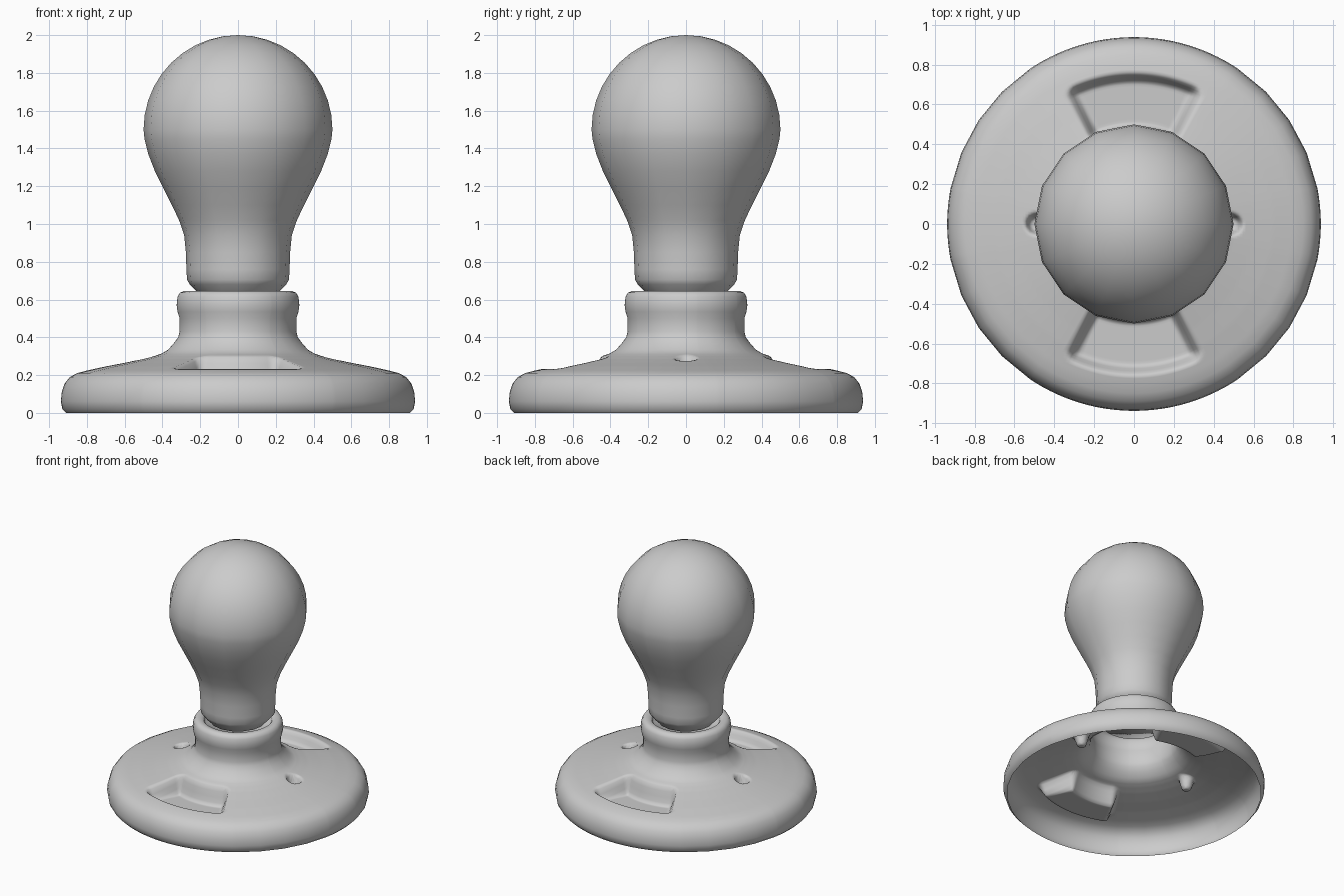
import bpy, bmesh
from math import pi, sin, cos, hypot, atan2, radians

if "Cube" in bpy.data.objects:
    bpy.data.objects.remove(bpy.data.objects["Cube"])


def smooth(t):
    t = max(0.0, min(1.0, t))
    return t * t * (3 - 2 * t)


def dent(x, y, z):
    """Press the two finger pockets and two screw recesses into the base top."""
    r = hypot(x, y)
    # pockets: rounded annular sectors at front and back
    a = atan2(abs(x), abs(y))
    corner = 0.06
    dr = abs(r - 0.605) - (0.16 - corner)
    da = (a - radians(28)) * r + corner
    d = hypot(max(dr, 0), max(da, 0)) + min(max(dr, da), 0) - corner
    s = smooth(-d / 0.06)
    z += (0.155 - z) * s
    # screw recesses at left and right
    s = smooth((0.058 - hypot(abs(x) - 0.49, y)) / 0.03)
    return z + (0.205 - z) * s


def lathe(name, profile, angles, shape=None):
    """Revolve (radius, z) points; zero radius becomes a pole."""
    bm = bmesh.new()
    rings = []
    for r, z in profile:
        if r == 0:
            rings.append([bm.verts.new((0, 0, z))] * len(angles))
            continue
        ring = []
        for a in angles:
            x, y = r * cos(a), r * sin(a)
            zz = shape(x, y, z) if shape and 0.4 < r < 0.8 else z
            ring.append(bm.verts.new((x, y, zz)))
        rings.append(ring)
    n = len(angles)
    for lo, hi in zip(rings, rings[1:]):
        for i in range(n):
            j = (i + 1) % n
            quad = list(dict.fromkeys((lo[i], lo[j], hi[j], hi[i])))
            bm.faces.new(quad)
    for f in bm.faces:
        f.smooth = True
    me = bpy.data.meshes.new(name)
    bm.to_mesh(me)
    bm.free()
    ob = bpy.data.objects.new(name, me)
    bpy.context.collection.objects.link(ob)
    return ob


# Base: 32 sides, with finer columns where recesses are
angles = []
step = 2 * pi / 32
for i in range(32):
    q = (i + 0.5) % 16            # column within a half turn
    if abs(q - 8) < 3:
        cuts = 8                  # pocket columns
    elif q < 1 or q > 15:
        cuts = 8                  # screw recess columns
    else:
        cuts = 1
    angles += [(i + k / cuts) * step for k in range(cuts)]

# Sloping top, sampled finely for the recesses
slope = [(0.80, 0.224), (0.70, 0.246), (0.60, 0.265), (0.50, 0.286),
         (0.44, 0.302), (0.40, 0.316)]
top = []
for (r0, z0), (r1, z1) in zip(slope, slope[1:]):
    m = max(1, round((r0 - r1) / 0.0125))
    top += [(r0 + (r1 - r0) * k / m, z0 + (z1 - z0) * k / m) for k in range(m)]
top.append(slope[-1])

base_profile = ([(0.91, 0.0), (0.93, 0.02), (0.938, 0.06), (0.933, 0.11),
                 (0.918, 0.155), (0.89, 0.19), (0.85, 0.211)] + top +
                [(0.37, 0.335), (0.34, 0.368), (0.317, 0.40), (0.309, 0.43),
                 (0.309, 0.50), (0.32, 0.535), (0.325, 0.57), (0.32, 0.615),
                 (0.307, 0.637), (0.285, 0.645), (0.255, 0.642),
                 (0.24, 0.625), (0.235, 0.58), (0, 0.58)])
lathe("socket_base", base_profile, angles, dent)

# Bulb: 16 sides, long neck running into a round globe
bulb_profile = [(0, 0.61), (0.16, 0.61), (0.205, 0.625), (0.225, 0.65),
                (0.255, 0.68), (0.27, 0.705), (0.273, 0.76), (0.276, 0.85),
                (0.285, 0.94), (0.312, 1.02), (0.35, 1.10), (0.395, 1.19),
                (0.44, 1.28), (0.475, 1.37), (0.495, 1.45)]
bulb_profile += [(0.5 * cos(t * pi / 20), 1.5 + 0.5 * sin(t * pi / 20)) for t in range(10)]
bulb_profile.append((0, 2.0))
lathe("bulb", bulb_profile, [i * pi / 8 for i in range(16)])
